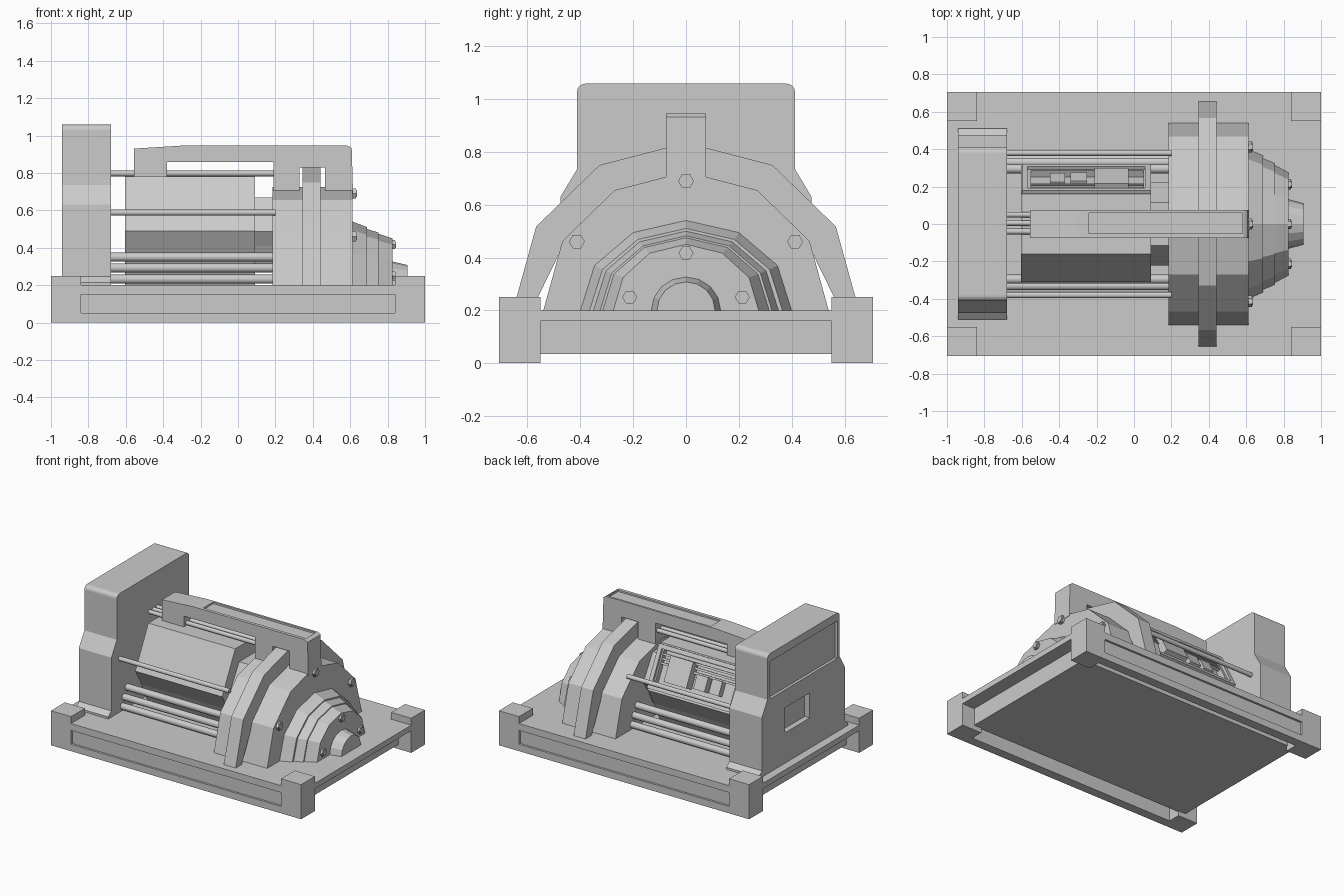
import bpy, bmesh
from math import sin, cos, pi, atan2
from mathutils import Matrix, Vector

if "Cube" in bpy.data.objects:
    bpy.data.objects.remove(bpy.data.objects["Cube"])


def finish(bm, name):
    bmesh.ops.recalc_face_normals(bm, faces=bm.faces)
    me = bpy.data.meshes.new(name)
    bm.to_mesh(me)
    bm.free()
    ob = bpy.data.objects.new(name, me)
    bpy.context.collection.objects.link(ob)
    return ob


def box(name, x, y, z, mat=None):
    bm = bmesh.new()
    bmesh.ops.create_cube(bm, size=1)
    for v in bm.verts:
        v.co = Vector([(r[0] + r[1]) / 2 + c * (r[1] - r[0]) for r, c in zip((x, y, z), v.co)])
        if mat:
            v.co = mat @ v.co
    return finish(bm, name)


def loft(name, sections):
    """Sections are (x, [(y, z), ...]) outlines joined along x and capped."""
    bm = bmesh.new()
    rings = [[bm.verts.new((x, y, z)) for y, z in pts] for x, pts in sections]
    n = len(rings[0])
    for a, b in zip(rings, rings[1:]):
        for i in range(n):
            bm.faces.new((a[i], a[(i + 1) % n], b[(i + 1) % n], b[i]))
    bm.faces.new(rings[0])
    bm.faces.new(rings[-1])
    return finish(bm, name)


def rod(name, x0, x1, y, z, r, n=16):
    pts = [(y + r * cos(2 * pi * i / n), z + r * sin(2 * pi * i / n)) for i in range(n)]
    ob = loft(name, [(x0, pts), (x1, pts)])
    if n > 8:
        select(ob)
        bpy.ops.object.shade_smooth_by_angle(angle=0.7)
    return ob


def select(ob):
    bpy.ops.object.select_all(action='DESELECT')
    ob.select_set(True)
    bpy.context.view_layer.objects.active = ob


def apply(ob, mod):
    select(ob)
    bpy.ops.object.modifier_apply(modifier=mod.name)


def cut(ob, x, y, z, mat=None):
    c = box("cutter", x, y, z, mat)
    m = ob.modifiers.new("cut", 'BOOLEAN')
    m.operation, m.solver, m.object = 'DIFFERENCE', 'EXACT', c
    apply(ob, m)
    bpy.data.objects.remove(c)


def arc(ry, rz, z0=0.2, n=6):
    """Faceted half ellipse sitting on the base."""
    return [(ry * cos(pi * i / n), z0 + rz * sin(pi * i / n)) for i in range(n + 1)]


def mirrored(half):
    return half + [(-y, z) for y, z in reversed(half)]


# Base: thin deck, under slab, side rails with inset panels, corner posts
box("base_deck", (-1, 1), (-.7, .7), (.16, .2))
box("base_underslab", (-.9, .9), (-.56, .56), (.035, .165))
for s, side in ((-1, "front"), (1, "back")):
    rail = box(side + "_rail", (-1, 1), sorted((s * .64, s * .707)), (0, .2))
    cut(rail, (-.98, .98), sorted((s * .692, s * .8)), (.05, .15))
    for t, end in ((-1, "left"), (1, "right")):
        post = box(f"{side}_{end}_corner_post", sorted((t * .84, t * 1.0)),
                   sorted((s * .55, s * .707)), (.15, .25))
        box(f"{side}_{end}_corner_foot", sorted((t * .84, t * 1.0)),
            sorted((s * .55, s * .707)), (0, .15))

# Tower at the left end, waisted outline with rounded top and flared foot
tower_half = [(.51, .2), (.51, .215), (.475, .245), (.475, .63), (.412, .735), (.412, 1.03)]
tower_half += [(.382 + .03 * cos(a * pi / 8), 1.028 + .03 * sin(a * pi / 8)) for a in range(1, 5)]
tower_pts = mirrored(tower_half)
tower = loft("end_tower", [(-.94, tower_pts), (-.68, tower_pts)])
cut(tower, (-1, -.92), (-.385, .385), (.73, 1.0))
cut(tower, (-1, -.9), (-.07, .21), (.42, .6))

# Motor body and its narrower neck
body_half = [(.16, .2), (.24, .37), (.31, .49), (.16, .78)]
body_pts = mirrored(body_half)
body = loft("motor_body", [(-.605, body_pts), (.09, body_pts)])
neck = [(y * .72, .48 + (z - .48) * .63) for y, z in body_pts]
loft("motor_neck", [(.08, neck), (.2, neck)])

# Service bay recessed into the rear slope, filled with small parts
slope = Matrix.Translation((0, .235, .635)) @ Matrix.Rotation(atan2(-.29, .15), 4, 'X')
cut(body, (-.55, .05), (-.12, .11), (-.04, .1), slope)
for i, y in enumerate((-.155, .12)):
    box(f"bay_frame_long_{i}", (-.6, .09), (y, y + .03), (-.01, .018), slope)
for i, x in enumerate((-.6, .06)):
    box(f"bay_frame_short_{i}", (x, x + .03), (-.155, .15), (-.01, .018), slope)
box("bay_main_block", (-.21, -.03), (-.1, .08), (-.045, .03), slope)
box("bay_side_block", (-.34, -.25), (-.03, .07), (-.045, .01), slope)
box("bay_small_block", (-.45, -.37), (-.03, .07), (-.045, .005), slope)
for i in range(3):
    bar = box(f"bay_bar_{i}", (-.55, .05), (-.1 + i * .03, -.085 + i * .03), (-.025, -.005), slope)

# Tie rods and lower pipe bundles between tower and drum
for s, side in ((-1, "front"), (1, "back")):
    rod(side + "_tie_rod", -.69, .2, s * .38, .588, .016)
    for i, (y, z) in enumerate(((.295, .35), (.33, .292), (.35, .232))):
        rod(f"{side}_pipe_{i}", -.69, .2, s * y, z, .024)
for i in range(3):
    rod(f"top_rod_{i}", -.69, .2, -.04 + i * .045, .797, .015)

# Faceted drum, stepped nose cone and hub
loft("drum", [(.185, arc(.54, .525)), (.612, arc(.54, .525))])
steps = [(.6, .405, .345), (.69, .365, .31), (.69, .35, .3), (.75, .325, .282),
         (.75, .315, .275), (.825, .275, .25)]
loft("nose_cone", [(x, arc(a, b)) for x, a, b in steps])
hub = [(.81, .135, .13), (.905, .11, .108)]
loft("hub", [(x, arc(a, b, n=8)) for x, a, b in hub])

# Raised arch band around the drum, standing clear of it at its feet
outer = arc(.655, .635)
inner = arc(.53, .515)
inner[0], inner[-1] = (.585, .2), (-.585, .2)
band = outer + inner[::-1]
loft("arch_band", [(.345, band), (.44, band)])

# Hex bolts
for i, (y, z) in enumerate(((0, .69), (.413, .46), (-.413, .46))):
    rod(f"drum_bolt_{i}", .6, .63, y, z, .03, 6)
    rod(f"drum_bolt_tip_{i}", .63, .635, y, z, .022, 6)
for i, (y, z) in enumerate(((0, .417), (.213, .25), (-.213, .25))):
    rod(f"nose_bolt_{i}", .8, .84, y, z, .028, 6)
    rod(f"nose_bolt_tip_{i}", .84, .845, y, z, .02, 6)

# Top bracket: side outline extruded across y, with a recessed top strip
outline = [(-.555, .775), (-.555, .93), (-.3, .946), (.585, .946), (.608, .932), (.615, .69),
           (.465, .69), (.465, .83), (.33, .83), (.33, .69), (.19, .69), (.19, .858),
           (-.38, .858), (-.38, .775)]
bm = bmesh.new()
face = bm.faces.new([bm.verts.new((x, -.075, z)) for x, z in outline])
ext = bmesh.ops.extrude_face_region(bm, geom=[face])
bmesh.ops.translate(bm, vec=(0, .15, 0),
                    verts=[g for g in ext["geom"] if isinstance(g, bmesh.types.BMVert)])
bracket = finish(bm, "top_bracket")
cut(bracket, (-.24, .58), (-.052, .06), (.934, 1))
